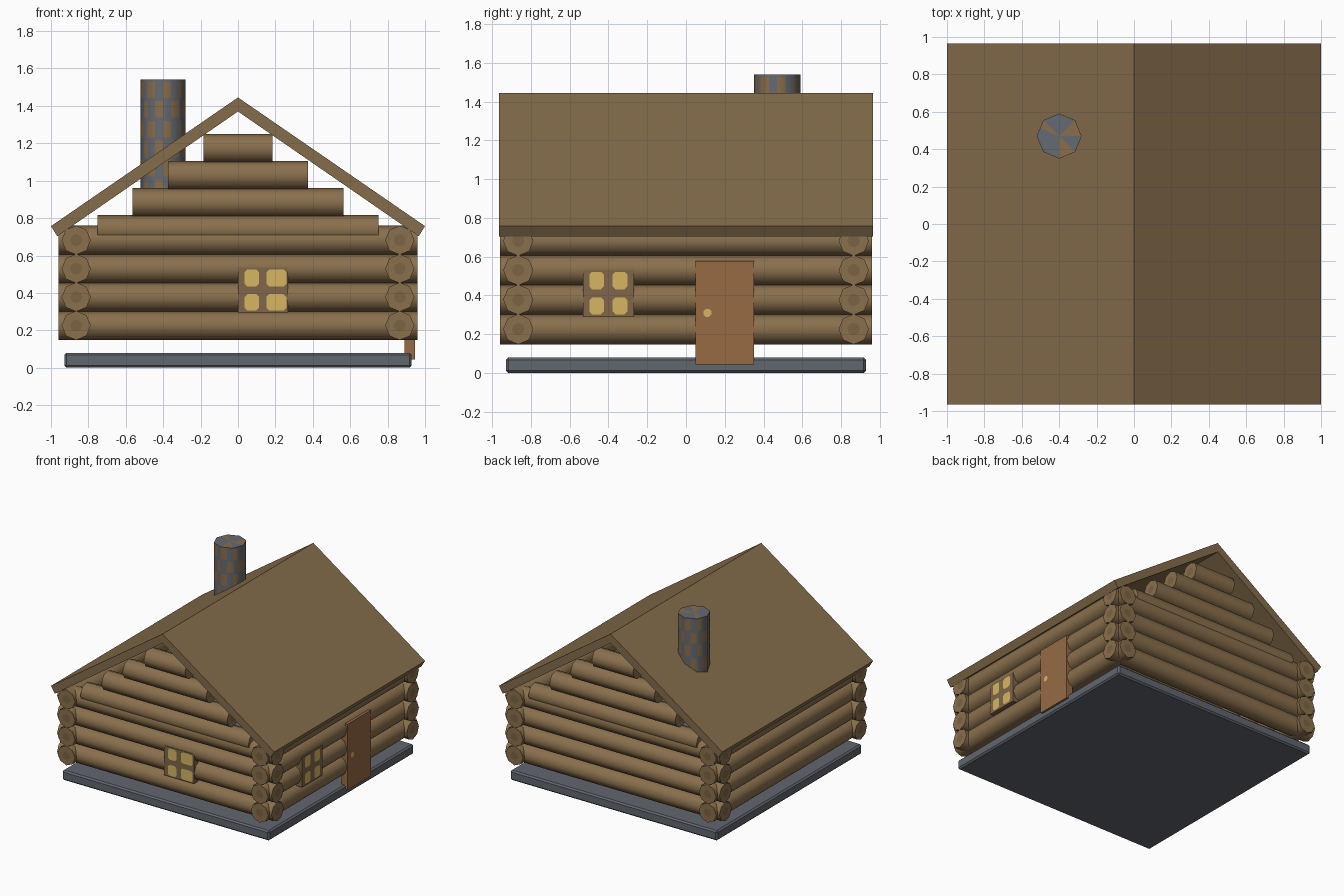
import bpy, bmesh, math
from mathutils import Vector

if "Cube" in bpy.data.objects:
    bpy.data.objects.remove(bpy.data.objects["Cube"])


def mat(name, r, g, b):
    m = bpy.data.materials.new(name)
    m.diffuse_color = (r, g, b, 1)
    m.use_nodes = True
    m.node_tree.nodes["Principled BSDF"].inputs["Base Color"].default_value = m.diffuse_color
    return m


LOG = mat("log brown", .255, .162, .074)
CORE = mat("log end core", .200, .125, .055)
ROOF = mat("roof brown", .232, .152, .070)
SLAB = mat("foundation grey", .120, .133, .156)
STONE = mat("chimney grey", .130, .142, .168)
TAN = mat("chimney tan stone", .255, .155, .070)
DOOR = mat("door orange brown", .310, .145, .060)
FRAME = mat("window frame brown", .215, .135, .068)
GOLD = mat("window gold", .680, .470, .120)


def finish(name, bm, *mats):
    me = bpy.data.meshes.new(name)
    bm.to_mesh(me)
    bm.free()
    for m in mats:
        me.materials.append(m)
    ob = bpy.data.objects.new(name, me)
    bpy.context.collection.objects.link(ob)
    return ob


def log(name, axis, off, z, half, r=.078):
    """Eight-sided log along x or y, smooth sides, flat ends with a darker core."""
    bm = bmesh.new()
    rings = []
    for s in (-half, half):
        ring = []
        for k in range(8):
            a = k * math.pi / 4
            o, h = off + r * math.cos(a), z + r * math.sin(a)
            ring.append(bm.verts.new((s, o, h) if axis == "x" else (o, s, h)))
        rings.append(ring)
    for k in range(8):
        j = (k + 1) % 8
        f = bm.faces.new((rings[0][k], rings[0][j], rings[1][j], rings[1][k]))
        f.smooth = True
    ends = [bm.faces.new(ring) for ring in rings]
    bmesh.ops.recalc_face_normals(bm, faces=bm.faces)
    for f in ends:
        bmesh.ops.inset_individual(bm, faces=[f], thickness=.045)
        f.material_index = 1
    return finish(name, bm, LOG, CORE)


def box(name, lo, hi, m, bevel=0):
    bm = bmesh.new()
    bmesh.ops.create_cube(bm, size=1)
    lo, hi = Vector(lo), Vector(hi)
    for v in bm.verts:
        v.co = Vector((lo[i] + (v.co[i] + .5) * (hi[i] - lo[i]) for i in range(3)))
    if bevel:
        bmesh.ops.bevel(bm, geom=bm.edges[:], offset=bevel, segments=1, affect="EDGES")
    return finish(name, bm, m)


def plate(name, side, u0, u1, z0, z1, m, c=.014):
    """Thin chamfered panel lying just outside the front or right wall."""
    d = .948
    pts = [(u0 + c, z0), (u1 - c, z0), (u1, z0 + c), (u1, z1 - c),
           (u1 - c, z1), (u0 + c, z1), (u0, z1 - c), (u0, z0 + c)]
    bm = bmesh.new()
    bm.faces.new([bm.verts.new((u, -d, z) if side == "front" else (d, u, z)) for u, z in pts])
    return finish(name, bm, m)


# Foundation
box("foundation", (-.928, -.928, 0), (.928, .928, .08), SLAB, .012)

# Wall logs, crossing at the corners
for i in range(4):
    z = .226 + .152 * i
    for s, fb, lr in ((-1, "front", "left"), (1, "back", "right")):
        log(f"{fb}_wall_log_{i + 1}", "x", s * .865, z, .96)
        log(f"{lr}_wall_log_{i + 1}", "y", s * .865, z, .96)

# Stepped gable logs
for i in range(4):
    for s, fb in ((-1, "front"), (1, "back")):
        log(f"{fb}_gable_log_{i + 1}", "x", s * .865, .738 + .145 * i, .752 - .189 * i)

# Roof: chevron profile extruded along y
bm = bmesh.new()
prof = [(-1, .757), (-.966, .703), (0, 1.37), (.966, .703), (1, .757), (0, 1.445)]
a = [bm.verts.new((x, -.965, z)) for x, z in prof]
b = [bm.verts.new((x, .965, z)) for x, z in prof]
for k in range(6):
    j = (k + 1) % 6
    bm.faces.new((a[k], a[j], b[j], b[k]))
for r in (a, b):
    bm.faces.new((r[0], r[1], r[2], r[5]))
    bm.faces.new((r[2], r[3], r[4], r[5]))
bmesh.ops.recalc_face_normals(bm, faces=bm.faces)
finish("roof", bm, ROOF)

# Chimney: octagon with staggered stones, two columns per side
bm = bmesh.new()
levels, z = [1.54], 1.53
while z > .95:
    levels += [z, z - .088]
    z -= .105
rings = []
for z in levels:
    ring = []
    for k in range(16):
        t = k * math.pi / 8
        r = .12 if k % 2 == 0 else .12 * math.cos(math.pi / 8)
        ring.append(bm.verts.new((-.4 + r * math.cos(t), .47 + r * math.sin(t), z)))
    rings.append(ring)
for i in range(len(rings) - 1):
    for k in range(16):
        j = (k + 1) % 16
        f = bm.faces.new((rings[i][k], rings[i + 1][k], rings[i + 1][j], rings[i][j]))
        f.smooth = True
        f.material_index = int(i % 2 == 1 and (k + i // 2) % 2 == 0)
top = bm.verts.new((-.4, .47, 1.54))
for k in range(16):
    f = bm.faces.new((rings[0][k], rings[0][(k + 1) % 16], top))
    f.material_index = int(k in (0, 1, 6, 12, 13))
bm.faces.new(rings[-1])
bmesh.ops.recalc_face_normals(bm, faces=bm.faces)
finish("chimney", bm, STONE, TAN)

# Door and knob on the right wall
box("door", (.89, .05, .045), (.945, .35, .578), DOOR)
plate("door_knob", "right", .09, .131, .29, .331, GOLD, .012)

# Windows, each with four panes
box("front_window_frame", (0, -.945, .295), (.267, -.89, .535), FRAME)
box("right_window_frame", (.89, -.532, .29), (.945, -.268, .532), FRAME)
for r, (z0, z1) in enumerate(((.303, .39), (.432, .522))):
    for c, (u0, u1) in enumerate(((.036, .112), (.152, .258))):
        plate(f"front_window_pane_{r}{c}", "front", u0, u1, z0 + .003, z1 + .003, GOLD)
    for c, (u0, u1) in enumerate(((-.498, -.424), (-.378, -.302))):
        plate(f"right_window_pane_{r}{c}", "right", u0, u1, z0, z1, GOLD)
